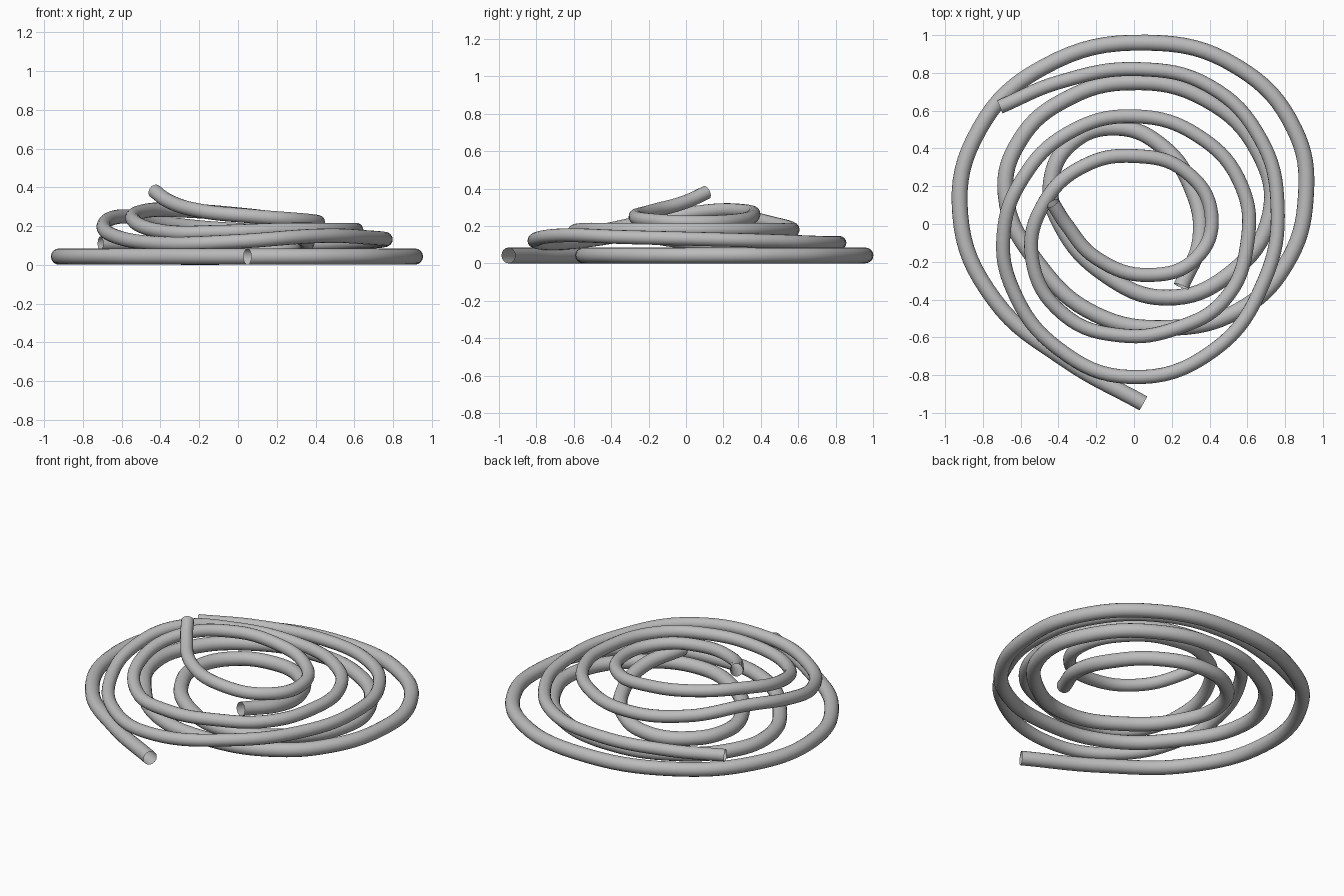
import bpy

# Remove the default cube only
default_cube = bpy.data.objects.get("Cube")
if default_cube:
    bpy.data.objects.remove(default_cube, do_unlink=True)


def make_material(name, colour):
    material = bpy.data.materials.new(name)
    material.use_nodes = True
    material.diffuse_color = colour
    for node in material.node_tree.nodes:
        if node.type == "BSDF_PRINCIPLED":
            node.inputs["Base Color"].default_value = colour
    return material


def make_hose(name, centimetre_path, radius, material):
    """Sweep an open round tube along a smooth path given in hundredths of a unit."""
    curve = bpy.data.curves.new(name + "_path", "CURVE")
    curve.dimensions = "3D"
    curve.twist_mode = "MINIMUM"
    curve.resolution_u = 8
    curve.bevel_depth = radius
    curve.bevel_resolution = 6
    curve.use_fill_caps = False

    spline = curve.splines.new("BEZIER")
    spline.bezier_points.add(len(centimetre_path) - 1)
    for point, position in zip(spline.bezier_points, centimetre_path):
        point.co = [value / 100 for value in position]
        point.handle_left_type = "AUTO"
        point.handle_right_type = "AUTO"

    # Turn the swept curve into a smooth shaded mesh
    helper = bpy.data.objects.new(name + "_helper", curve)
    bpy.context.collection.objects.link(helper)
    bpy.context.view_layer.update()
    graph = bpy.context.evaluated_depsgraph_get()
    mesh = bpy.data.meshes.new_from_object(helper.evaluated_get(graph))
    bpy.data.objects.remove(helper, do_unlink=True)
    mesh.name = name
    mesh.materials.clear()
    mesh.materials.append(material)
    for polygon in mesh.polygons:
        polygon.use_smooth = True
        polygon.material_index = 0

    hose = bpy.data.objects.new(name, mesh)
    bpy.context.collection.objects.link(hose)
    return hose


def on_ground(flat_path, height):
    return [(x, y, height) for x, y in flat_path]


grey = make_material("plain grey", (0.5, 0.5, 0.5, 1.0))

# Lower coil: lies on the ground, winding inwards, then its inner end lifts
lower_flat = [
    (5, -95), (-36, -72), (-74, -40), (-92, 5), (-82, 50), (-48, 83),
    (7, 96), (55, 83), (85, 50), (91, 15), (80, -22), (55, -46),
    (18, -55), (-20, -48), (-50, -22), (-68, 16), (-60, 45), (-36, 66),
    (-2, 75), (38, 66), (66, 38), (72, 5), (50, -27), (17, -39),
    (-15, -27), (-39, 0), (-44, 22), (-33, 43), (-9, 51),
]
lower_lift = [(15, 41, 6), (31, 18, 9), (35, -8, 13), (25, -33, 17)]
make_hose("lower_coil", on_ground(lower_flat, 4.3) + lower_lift, 0.042, grey)

# Upper coil: rests on the lower one and climbs to a raised free end
upper_path = [
    (-71, 62, 11), (-40, 75, 11), (2, 82, 11), (40, 73, 11), (67, 45, 12),
    (76, 10, 13), (69, -30, 14), (42, -67, 15), (-2, -81, 12),
    (-40, -66, 11), (-64, -35, 15), (-69, -5, 21), (-59, 24, 25),
    (-35, 48, 21), (0, 57, 18), (35, 46, 18), (57, 20, 18), (60, -10, 18),
    (48, -40, 18), (23, -55, 18), (-7, -59, 17), (-37, -48, 17),
    (-54, -18, 23), (-47, 12, 28), (-26, 31, 28), (0, 36, 26),
    (27, 28, 23), (41, 5, 22), (33, -18, 23), (8, -27, 25),
    (-20, -18, 28), (-36, 0, 33), (-43, 11, 38),
]
make_hose("upper_coil", upper_path, 0.037, grey)
